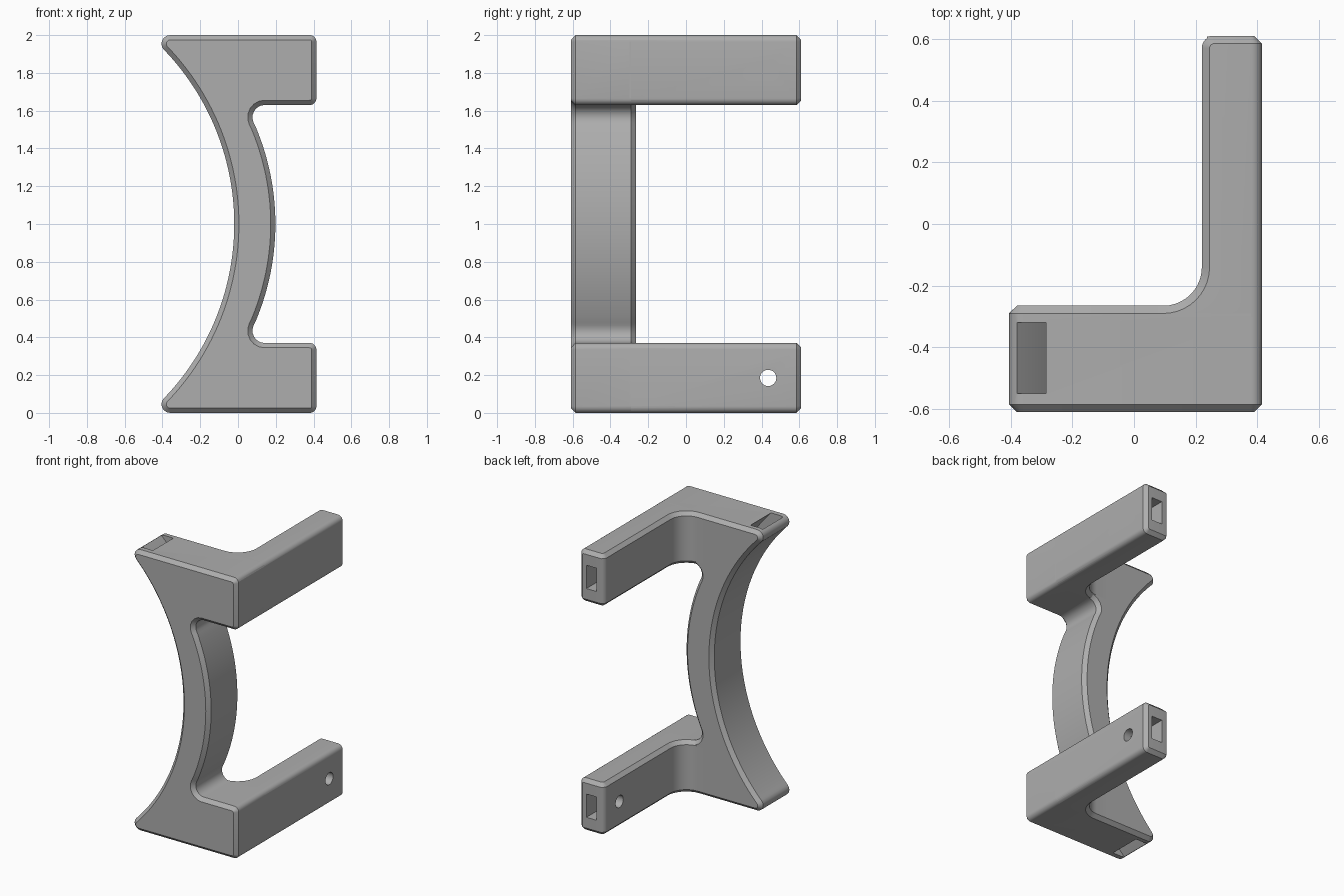
import bpy, bmesh
from math import sin, cos, tan, asin, pi
from mathutils import Vector

if "Cube" in bpy.data.objects:
    bpy.data.objects.remove(bpy.data.objects["Cube"], do_unlink=True)

CHAMFER = 0.025
RIGHT, BACK = 0.415, 0.61
PLATE_BACK = -0.265

grey = bpy.data.materials.new("grey plastic")
grey.use_nodes = True
grey.diffuse_color = (0.42, 0.42, 0.42, 1)
grey.node_tree.nodes["Principled BSDF"].inputs["Base Color"].default_value = grey.diffuse_color


def arc(cx, cy, r, a0, a1, n):
    return [(cx + r * cos(a0 + (a1 - a0) * i / n), cy + r * sin(a0 + (a1 - a0) * i / n))
            for i in range(n + 1)]


def rounded(corners, steps=6):
    """Outline from (x, y, radius) corners, each replaced by a tangent arc."""
    out = []
    for i, (x, y, r) in enumerate(corners):
        p = Vector((x, y))
        if not r:
            out.append((x, y))
            continue
        a = (Vector(corners[i - 1][:2]) - p).normalized()
        b = (Vector(corners[(i + 1) % len(corners)][:2]) - p).normalized()
        half = a.angle(b) / 2
        centre = p + (a + b).normalized() * (r / sin(half))
        u = p + a * (r / tan(half)) - centre
        v = p + b * (r / tan(half)) - centre
        sweep = u.angle(v)
        for k in range(steps + 1):
            t = k / steps
            q = centre + (u * sin((1 - t) * sweep) + v * sin(t * sweep)) / sin(sweep)
            out.append(tuple(q))
    return out


def prism(outline, axis, lo, hi):
    """Extrude an outline along y (outline in x, z) or z (outline in x, y)."""
    bm = bmesh.new()
    place = (lambda p: (p[0], lo, p[1])) if axis == 'y' else (lambda p: (p[0], p[1], lo))
    face = bm.faces.new([bm.verts.new(place(p)) for p in outline])
    side = bmesh.ops.extrude_face_region(bm, geom=[face])["geom"]
    move = (0, hi - lo, 0) if axis == 'y' else (0, 0, hi - lo)
    bmesh.ops.translate(bm, vec=move, verts=[g for g in side if isinstance(g, bmesh.types.BMVert)])
    bmesh.ops.recalc_face_normals(bm, faces=bm.faces)
    return bm


def bevel(bm, test, width, segments=1):
    edges = [e for e in bm.edges if len(e.link_faces) == 2 and test(e)]
    bmesh.ops.bevel(bm, geom=edges, offset=width, offset_type='OFFSET', segments=segments,
                    profile=0.5, affect='EDGES', clamp_overlap=False)
    bmesh.ops.recalc_face_normals(bm, faces=bm.faces)


def finish(bm, name):
    mesh = bpy.data.meshes.new(name)
    bm.to_mesh(mesh)
    bm.free()
    mesh.materials.append(grey)
    obj = bpy.data.objects.new(name, mesh)
    bpy.context.collection.objects.link(obj)
    return obj


def both_at(e, axis, value):
    return all(abs(v.co[axis] - value) < 1e-4 for v in e.verts)


# Bow-shaped front plate: upper half outline, mirrored to the lower half
hollow = asin(0.91 / 1.33)
spine = asin(0.52 / 1.32)
upper = [(x, y, 0) for x, y in arc(-1.122, 1, 1.32, 0, spine, 14)]
upper += [(0.035, 1.63, 0.065), (RIGHT, 1.63, 0.035), (RIGHT, 2, 0.035), (-0.473, 2, 0.046)]
upper += [(x, y, 0) for x, y in arc(-1.35, 1, 1.33, hollow, 0, 24)]
lower = [(x, 2 - z, r) for x, z, r in reversed(upper[1:-1])]
bm = prism(rounded(upper + lower), 'y', -BACK, PLATE_BACK)
bevel(bm, lambda e: both_at(e, 1, -BACK) or both_at(e, 1, PLATE_BACK), CHAMFER)
bracket = finish(bm, "bracket")


# Arms reaching back, blended into the plate by a large fillet
def arm_bar(name, lo, hi):
    outline = rounded([(0, -0.3, 0), (RIGHT, -0.3, 0), (RIGHT, BACK, 0),
                       (0.22, BACK, 0.04), (0.22, PLATE_BACK, 0.125), (0, PLATE_BACK, 0)], 10)
    bm = prism(outline, 'z', lo, hi)
    at_cap = lambda e: both_at(e, 2, lo) or both_at(e, 2, hi)
    bevel(bm, lambda e: at_cap(e) and both_at(e, 0, RIGHT), 0.035, 6)

    def inner_or_end(e):
        if both_at(e, 1, BACK):
            return True
        root = both_at(e, 1, -0.3) or both_at(e, 0, 0)
        walls = [f for f in e.link_faces if abs(f.normal.z) < 0.01]
        return at_cap(e) and not root and len(walls) == 1

    bevel(bm, inner_or_end, CHAMFER)
    return finish(bm, name)


def box(name, x, y, z):
    bm = prism([(x[0], y[0]), (x[1], y[0]), (x[1], y[1]), (x[0], y[1])], 'z', *z)
    return finish(bm, name)


def combine(tool, operation):
    mod = bracket.modifiers.new(tool.name, 'BOOLEAN')
    mod.object, mod.operation, mod.solver = tool, operation, 'EXACT'
    bpy.context.view_layer.objects.active = bracket
    bpy.ops.object.modifier_apply(modifier=mod.name)
    bpy.data.objects.remove(tool, do_unlink=True)


for name, lo, hi in (("lower_arm", 0, 0.37), ("upper_arm", 1.63, 2)):
    combine(arm_bar(name, lo, hi), 'UNION')

# Curved strap channel running inside the bow from top to bottom
ring = arc(-1.35, 1, 1.39, -0.85, 0.85, 32) + arc(-1.35, 1, 1.461, 0.85, -0.85, 32)
combine(finish(prism(ring, 'y', -0.55, -0.32), "strap_channel"), 'DIFFERENCE')

# Slot in each arm end, and a cross hole through it
for mid in (0.185, 1.815):
    combine(box("end_slot", (0.277, 0.358), (0.34, 0.7), (mid - 0.083, mid + 0.083)), 'DIFFERENCE')
    hole = prism(arc(0.435, mid, 0.043, 0, 2 * pi * 31 / 32, 31), 'y', 0.1, 0.6)
    for v in hole.verts:
        v.co.x, v.co.y = v.co.y, v.co.x
    bmesh.ops.recalc_face_normals(hole, faces=hole.faces)
    combine(finish(hole, "cross_hole"), 'DIFFERENCE')

bpy.ops.object.select_all(action='DESELECT')
bracket.select_set(True)
bpy.context.view_layer.objects.active = bracket
bpy.ops.object.shade_smooth_by_angle(angle=0.5)
